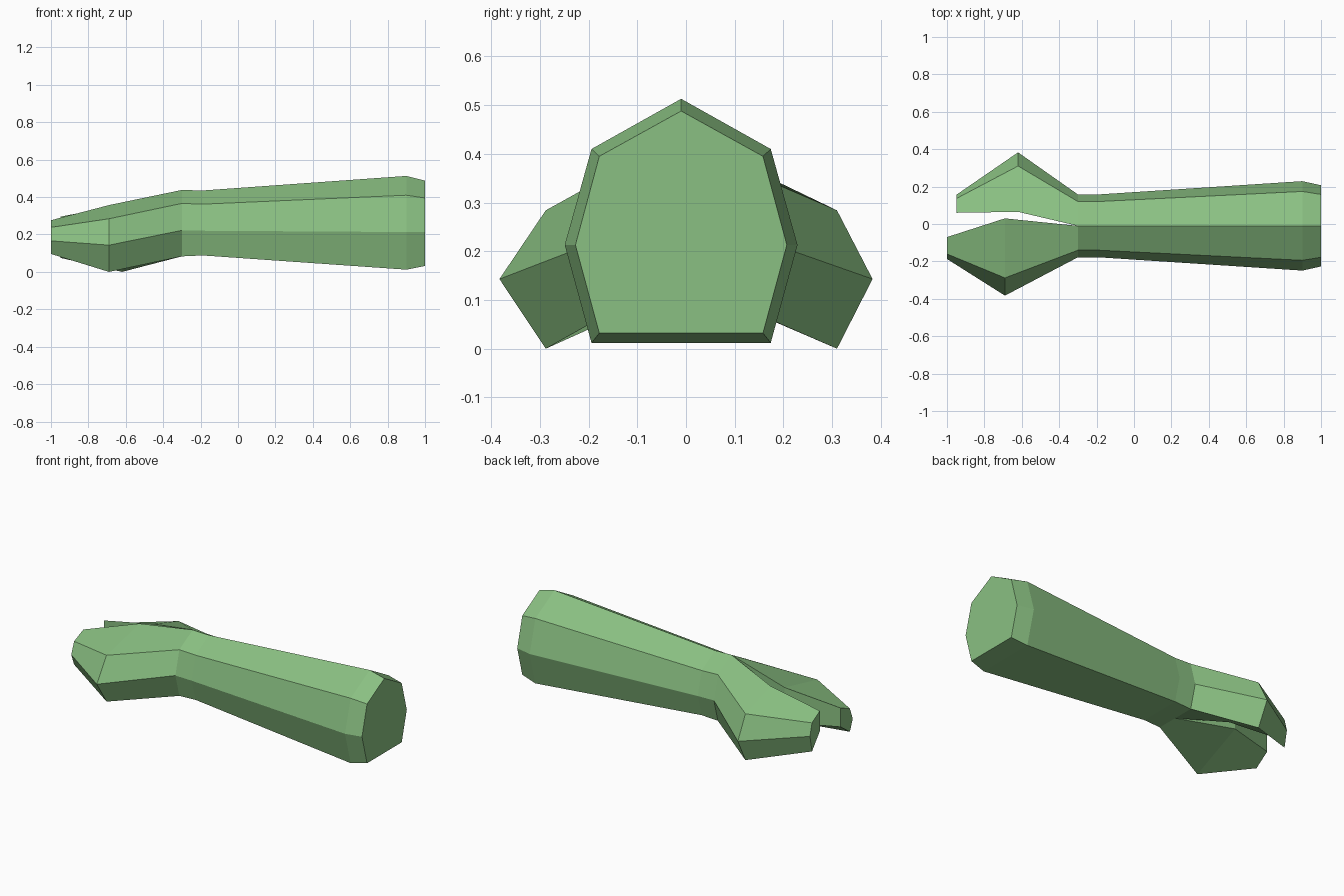
import bpy
import bmesh

cube = bpy.data.objects.get("Cube")
if cube:
    bpy.data.objects.remove(cube)

green = bpy.data.materials.new("leaf_green")
green.use_nodes = True
color = (0.254, 0.527, 0.223, 1)
green.diffuse_color = color
green.node_tree.nodes["Principled BSDF"].inputs["Base Color"].default_value = color

CENTER = -0.01  # y of the ridge line


def loft(name, rings, cap_first=True):
    """Skin equal-length rings of points with flat faces and capped ends."""
    bm = bmesh.new()
    loops = [[bm.verts.new(p) for p in ring] for ring in rings]
    for a, b in zip(loops, loops[1:]):
        n = len(a)
        for i in range(n):
            j = (i + 1) % n
            bm.faces.new((a[i], a[j], b[j], b[i]))
    if cap_first:
        bm.faces.new(loops[0])
    bm.faces.new(loops[-1])
    bmesh.ops.recalc_face_normals(bm, faces=bm.faces[:])
    mesh = bpy.data.meshes.new(name)
    bm.to_mesh(mesh)
    bm.free()
    mesh.materials.append(green)
    obj = bpy.data.objects.new(name, mesh)
    bpy.context.collection.objects.link(obj)
    return obj


def trunk_ring(x, corner, side, top, shoulder, middle, bottom):
    """Seven-sided section: ridge, shoulders, sides and flat base."""
    half = [(corner, shoulder), (side, middle), (corner, bottom)]
    points = [(0, top)] + half + [(-y, z) for y, z in reversed(half)]
    return [(x, CENTER + y, z) for y, z in points]


def branch_ring(x, inner, corner, side, top, shoulder, middle, bottom, inner_bottom):
    """Five-sided section with an upright inner wall."""
    points = [(inner, top), (corner, shoulder), (side, middle),
              (corner, bottom), (inner, inner_bottom)]
    return [(x, y, z) for y, z in points]


# Thick handle, bevelled at its free end
loft("handle", [
    trunk_ring(1.0, 0.168, 0.217, 0.488, 0.395, 0.213, 0.032),
    trunk_ring(0.9, 0.184, 0.239, 0.513, 0.41, 0.213, 0.012),
    trunk_ring(-0.19, 0.13, 0.168, 0.435, 0.362, 0.22, 0.088),
    trunk_ring(-0.30, 0.13, 0.168, 0.438, 0.366, 0.222, 0.083),
])


def branch_root(sign):
    return branch_ring(-0.30, CENTER, CENTER + sign * 0.13, CENTER + sign * 0.168,
                       0.438, 0.366, 0.222, 0.083, 0.083)


# Two bent prongs that grow out of the handle
loft("front_prong", [
    branch_root(-1),
    branch_ring(-0.69, 0.03, -0.288, -0.383, 0.357, 0.284, 0.143, 0.0, 0.143),
    branch_ring(-1.0, -0.07, -0.16, -0.187, 0.276, 0.238, 0.166, 0.096, 0.16),
], cap_first=False)

loft("back_prong", [
    branch_root(1),
    branch_ring(-0.62, 0.065, 0.31, 0.383, 0.36, 0.284, 0.143, 0.0, 0.143),
    branch_ring(-0.95, 0.06, 0.136, 0.156, 0.295, 0.25, 0.175, 0.075, 0.17),
], cap_first=False)
